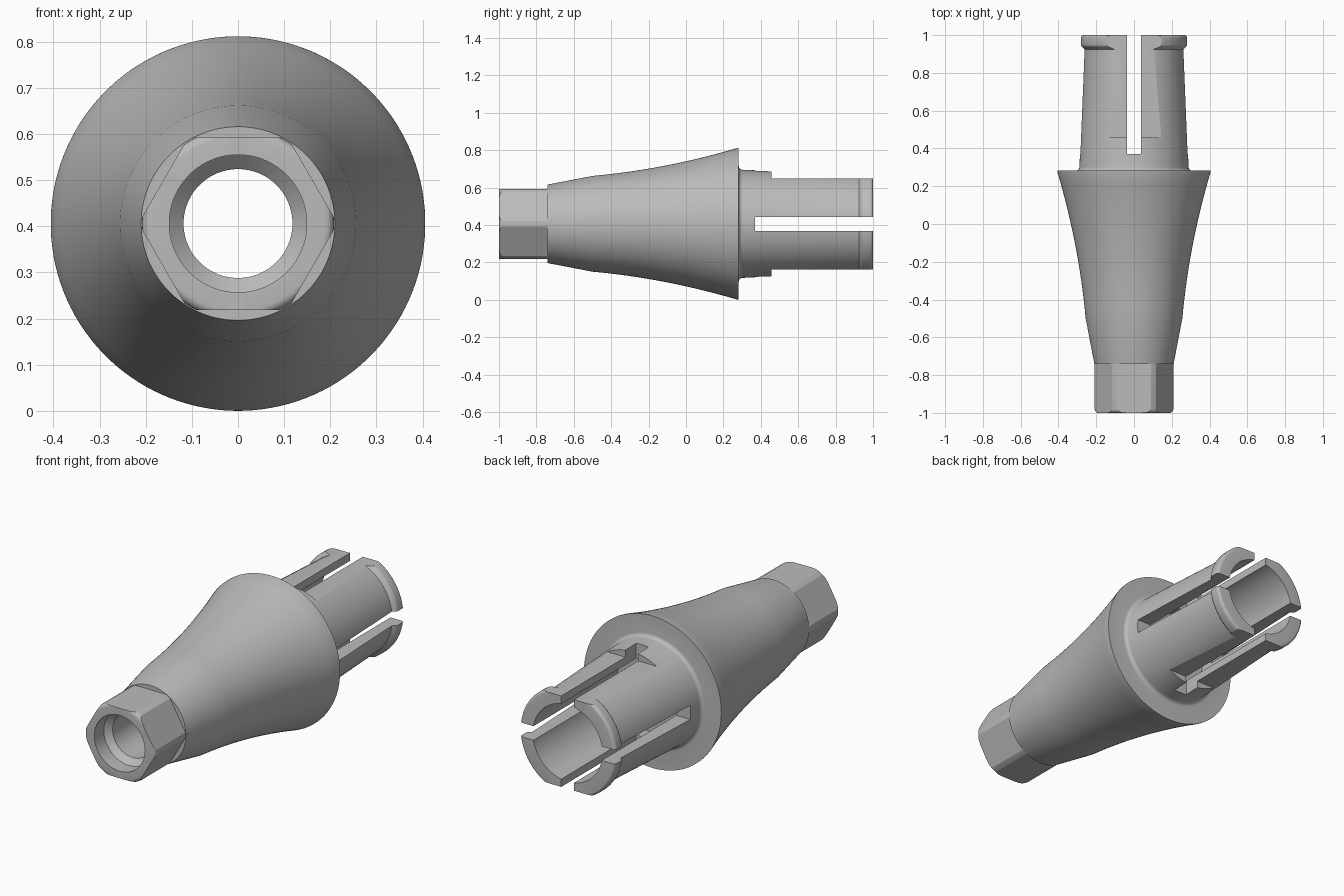
import bpy, bmesh, math
from mathutils import Matrix, Vector

cube = bpy.data.objects.get("Cube")
if cube:
    bpy.data.objects.remove(cube)

AXIS_Z = 0.406   # height of the long axis
SEGMENTS = 128

metal = bpy.data.materials.new("grey metal")
metal.use_nodes = True
GREY = (0.5, 0.5, 0.5, 1)
metal.diffuse_color = GREY
metal.node_tree.nodes["Principled BSDF"].inputs["Base Color"].default_value = GREY


def add_object(name, bm):
    mesh = bpy.data.meshes.new(name)
    bmesh.ops.recalc_face_normals(bm, faces=bm.faces)
    bm.to_mesh(mesh)
    bm.free()
    obj = bpy.data.objects.new(name, mesh)
    bpy.context.collection.objects.link(obj)
    return obj


def lathe(name, profile):
    """Revolve a closed (y, radius) profile around the long axis."""
    bm = bmesh.new()
    rings = []
    for i in range(SEGMENTS):
        a = 2 * math.pi * (i + 0.5) / SEGMENTS
        rings.append([bm.verts.new((r * math.cos(a), y, AXIS_Z + r * math.sin(a)))
                      for y, r in profile])
    n = len(profile)
    for i in range(SEGMENTS):
        a, b = rings[i], rings[(i + 1) % SEGMENTS]
        for j in range(n):
            k = (j + 1) % n
            bm.faces.new((a[j], a[k], b[k], b[j]))
    return add_object(name, bm)


def cut_box(target, name, x, y, z, angle=0):
    """Cut a box given by axis-relative ranges, turned about the long axis."""
    bm = bmesh.new()
    bmesh.ops.create_cube(bm, size=1)
    size = [r[1] - r[0] for r in (x, y, z)]
    mid = Vector([(r[0] + r[1]) / 2 for r in (x, y, z)])
    bm.transform(Matrix.Translation((0, 0, AXIS_Z)) @ Matrix.Rotation(angle, 4, 'Y')
                 @ Matrix.Translation(mid) @ Matrix.Diagonal((*size, 1)))
    cutter = add_object(name, bm)
    cutter.hide_render = True
    cutter.hide_set(True)
    mod = target.modifiers.new(name, 'BOOLEAN')
    mod.operation = 'DIFFERENCE'
    mod.solver = 'EXACT'
    mod.object = cutter
    return cutter


def arc(y, r, size, start, end, steps=5):
    """Points on a rounded corner, angles in degrees."""
    angles = [math.radians(start + (end - start) * i / steps) for i in range(steps + 1)]
    return [(y + size * math.cos(a), r + size * math.sin(a)) for a in angles]


# Outer profile from the nose to the clip end, then back through the bore
profile = [(-1, 0.149)]
profile += arc(-0.98, 0.188, 0.02, 180, 90)                # rounded nose rim
profile += [(-0.74, 0.208), (-0.74, 0.21)]                 # shoulder
for i in range(13):                                        # flared body
    t = 0.775 * i / 12
    profile.append((-0.5 + t, 0.256 + 0.09 * t + 0.133 * t * t))
profile += [(0.282, 0.406)]                                # flange rim
profile += arc(0.302, 0.309, 0.02, 180, 270)               # collar fillet
profile += [(0.925, 0.264)]                                # tapered sleeve
profile += arc(0.95, 0.268, 0.016, 150, 90, 3)             # retaining lip
profile += arc(0.985, 0.269, 0.015, 90, 0)
profile += [(1, 0.205), (0.3, 0.205), (0.3, 0.118),        # clip bore and seat
            (-0.89, 0.118), (-0.92, 0.149)]                # screw hole, counterbore
body = lathe("tapered_connector", profile)

cutters = []
# Hexagonal nose
for i in range(6):
    cutters.append(cut_box(body, "hex_cutter", (-0.3, 0.3), (-1.2, -0.74),
                           (0.187, 0.5), i * math.pi / 3))
# Flats above and below the clip, and crossing slots that make four fingers
for i in range(2):
    cutters.append(cut_box(body, "flat_cutter", (-0.5, 0.5), (0.457, 1.2),
                           (0.243, 0.5), i * math.pi))
    cutters.append(cut_box(body, "slot_cutter", (-0.0375, 0.0375), (0.37, 1.2),
                           (-0.5, 0.5), i * math.pi / 2))

# Bake the cuts and discard the cutters
bpy.context.view_layer.update()
graph = bpy.context.evaluated_depsgraph_get()
baked = bpy.data.meshes.new_from_object(body.evaluated_get(graph))
body.modifiers.clear()
body.data = baked
for cutter in cutters:
    bpy.data.objects.remove(cutter)

baked.materials.clear()
baked.materials.append(metal)
for poly in baked.polygons:
    poly.material_index = 0

bpy.ops.object.select_all(action='DESELECT')
body.select_set(True)
bpy.context.view_layer.objects.active = body
bpy.ops.object.shade_smooth_by_angle(angle=math.radians(25))
